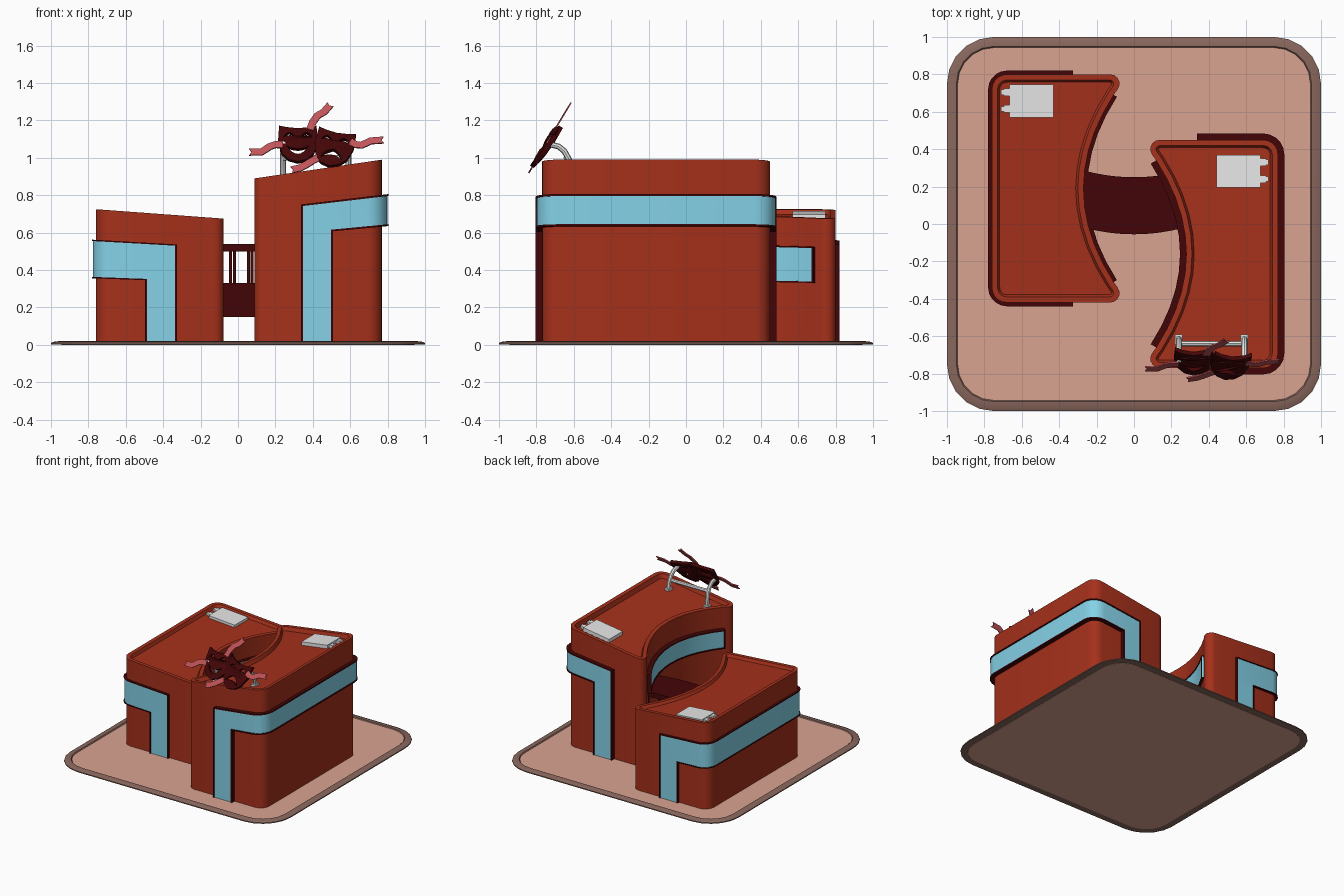
import bpy, bmesh, math
from mathutils import Vector

cube = bpy.data.objects.get("Cube")
if cube:
    bpy.data.objects.remove(cube, do_unlink=True)


def material(name, r, g, b):
    m = bpy.data.materials.new(name)
    m.use_nodes = True
    m.diffuse_color = (r, g, b, 1)
    m.node_tree.nodes["Principled BSDF"].inputs["Base Color"].default_value = (r, g, b, 1)
    return m


RED = material("brick red", 0.38, 0.03, 0.011)
PEACH = material("peach paving", 0.7, 0.367, 0.283)
BROWN = material("rim brown", 0.25, 0.137, 0.11)
BLUE = material("glass blue", 0.235, 0.65, 0.81)
DARK = material("dark maroon", 0.055, 0.0015, 0.002)
PINK = material("ribbon pink", 0.54, 0.09, 0.1)
GREY = material("light grey", 0.8, 0.8, 0.8)


def add_object(name, mesh, mat):
    mesh.materials.append(mat)
    mesh.shade_smooth()
    mesh.set_sharp_from_angle(angle=0.6)
    ob = bpy.data.objects.new(name, mesh)
    bpy.context.collection.objects.link(ob)
    return ob


def prism(name, pts, z0, z1, mat, place=None, steps=()):
    """Extruded outline; steps are (inset, rise) pairs applied to the top face."""
    bm = bmesh.new()
    low = [bm.verts.new((x, y, z0)) for x, y in pts]
    high = [bm.verts.new((x, y, z1)) for x, y in pts]
    bm.faces.new(low[::-1])
    top = bm.faces.new(high)
    for i in range(len(pts)):
        j = (i + 1) % len(pts)
        bm.faces.new((low[i], low[j], high[j], high[i]))
    bmesh.ops.recalc_face_normals(bm, faces=bm.faces)
    for inset, rise in steps:
        bmesh.ops.inset_region(bm, faces=[top], thickness=inset, use_even_offset=True)
        for v in top.verts:
            v.co.z += rise
    if place:
        for v in bm.verts:
            v.co = place(v.co)
    bmesh.ops.recalc_face_normals(bm, faces=bm.faces)
    mesh = bpy.data.meshes.new(name)
    bm.to_mesh(mesh)
    bm.free()
    return add_object(name, mesh, mat)


def rect(x0, x1, y0, y1):
    return [(x0, y0), (x1, y0), (x1, y1), (x0, y1)]


def fillet(corners, n=5):
    """Round the polygon corners given as (x, y, radius)."""
    out = []
    for i, (x, y, r) in enumerate(corners):
        p = Vector((x, y))
        if not r:
            out.append((x, y))
            continue
        a = (Vector(corners[i - 1][:2]) - p).normalized()
        b = (Vector(corners[(i + 1) % len(corners)][:2]) - p).normalized()
        half = a.angle(b) / 2
        centre = p + (a + b).normalized() * r / math.sin(half)
        start = (p + a * r / math.tan(half) - centre).normalized()
        end = (p + b * r / math.tan(half) - centre).normalized()
        for k in range(n + 1):
            out.append(tuple(centre + start.slerp(end, k / n) * r))
    return out


def offset(path, d):
    """Shift an open path to its right-hand side by d."""
    out = []
    for i, p in enumerate(path):
        a, b = Vector(path[max(i - 1, 0)]), Vector(path[min(i + 1, len(path) - 1)])
        t = (b - a).normalized()
        out.append((p[0] + t.y * d, p[1] - t.x * d))
    return out


# Paved base with raised rim
def rounded_square(h, r):
    return fillet([(x, y, r) for x, y in rect(-h, h, -h, h)])


prism("base_rim", rounded_square(1, .25), .002, .01, BROWN,
      steps=[(.02, .008), (.03, .002), (.008, -.01)])
prism("base_paving", rounded_square(.943, .193), 0, .014, PEACH)

# Shared footprint: straight outer side at +x, concave side at -x
concave = [(-.39 + .24 * (1 - (y / .61) ** 2), y) for y in [.5 - k / 10 for k in range(11)]]
footprint = fillet([(-.39, -.61, .05), (.34, -.61, .08), (.34, .61, .08), (-.39, .61, .05)]
                   + [(x, y, 0) for x, y in concave])
LEG0, LEG1 = -.083, .067
corners = [p for p in footprint if p[0] > .2]


def wrap(x):
    return [(x, -.61)] + corners + [(x, .61)]


def building(side, cx, cy, height, slope, lo, hi, unit_y, frame):
    def place(c):
        return Vector((cx + c.x * s, cy + c.y, c.z * (height + slope * c.x)))

    s = 1 if side == "right" else -1
    rim = .01
    glass = frame - .006

    def strip(part, path, z0, z1, d, mat):
        prism(f"{side}_{part}", offset(path, d) + offset(path, -.005)[::-1], z0, z1, mat, place)

    prism(f"{side}_building", footprint, .008, 1, RED, place, [(.03, 0), (.012, -.034)])

    # Glazing band around the outer side, with a leg at each end
    strip("band_glass", wrap(LEG0), lo, hi, glass, BLUE)
    strip("band_frame_top", wrap(LEG0 - rim), hi, hi + rim, frame, DARK)
    strip("band_frame_bottom", wrap(LEG1), lo - rim, lo, frame, DARK)
    for end, y in (("front", -.61), ("back", .61)):
        def upright(part, x0, x1, top, d, mat):
            path = [(x0, y), (x1, y)]
            strip(f"{end}_{part}", path if y < 0 else path[::-1], .012, top, d, mat)
        upright("leg_glass", LEG0, LEG1, lo, glass, BLUE)
        upright("leg_frame_outer", LEG0 - rim, LEG0, hi, frame, DARK)
        upright("leg_frame_inner", LEG1, LEG1 + rim, lo, frame, DARK)

    # Window on the concave side
    strip("curved_glass", concave, lo, hi, glass, BLUE)
    strip("curved_frame_top", concave, hi, hi + rim, frame, DARK)
    strip("curved_frame_bottom", concave, lo - rim, lo, frame, DARK)
    for part, path in (("back", concave[:2]), ("front", concave[:-3:-1])):
        a, b = Vector(path[0]), Vector(path[1])
        ends = [tuple(a), tuple(a + (b - a).normalized() * rim)]
        strip(f"curved_frame_{part}", ends if part == "back" else ends[::-1],
              lo - rim, hi + rim, frame, DARK)

    # Rooftop air unit with two pipes
    prism(f"{side}_air_unit", rect(.01, .245, unit_y, unit_y + .175), .96, .996, GREY, place)
    for k, y in enumerate((unit_y + .025, unit_y + .115)):
        prism(f"{side}_air_pipe_{k}", rect(.24, .275, y, y + .04), .96, .988, GREY, place)
        prism(f"{side}_air_pipe_end_{k}", rect(.27, .29, y + .006, y + .034), .96, .985, GREY, place)


building("left", -.42, .19, .70, .0735, .50, .764, .38, .02)
building("right", .43, -.16, .94, .147, .648, .80, .355, .034)

# Covered bridge between the buildings
xs = [-.32 + .04 * k for k in range(17)]


def front_y(x):
    return -.055 + .5 * x * x


def back_y(x):
    return .25 + .5 * x * x


deck = [(x, front_y(x)) for x in xs] + [(x, back_y(x)) for x in xs[::-1]]
prism("bridge_deck", deck, .15, .33, DARK)
prism("bridge_roof", deck, .50, .54, DARK)
for k in range(-2, 3):
    for name, x, y in (("front", k * .095 - .04, 0), ("back", k * .095 - .02, 1)):
        y = back_y(x) - .02 if y else front_y(x) + .005
        prism(f"bridge_{name}_post_{k + 2}", rect(x - .008, x + .008, y, y + .015), .32, .51, DARK)


def curve_object(name, mat, loops, fill, depth, location=(0, 0, 0), tilt=(0, 0, 0), dome=0):
    """Filled flat outline (with holes) or round tube, turned into a mesh."""
    cu = bpy.data.curves.new(name, "CURVE")
    cu.dimensions = "2D" if fill else "3D"
    cu.fill_mode = "BOTH" if fill else "FULL"
    if fill:
        cu.extrude = depth
    else:
        cu.bevel_depth, cu.bevel_resolution, cu.use_fill_caps = depth, 2, True
    for loop in loops:
        sp = cu.splines.new("POLY")
        sp.points.add(len(loop) - 1)
        for p, co in zip(sp.points, loop):
            p.co = (*co, 0, 1) if fill else (*co, 1)
        sp.use_cyclic_u = fill
    temp = bpy.data.objects.new(name + "_guide", cu)
    bpy.context.collection.objects.link(temp)
    mesh = bpy.data.meshes.new_from_object(temp.evaluated_get(bpy.context.evaluated_depsgraph_get()))
    bpy.data.objects.remove(temp, do_unlink=True)
    for v in mesh.vertices:
        v.co.z -= dome * v.co.x ** 2
    ob = add_object(name, mesh, mat)
    ob.location, ob.rotation_euler = location, tilt


def crescent(cx, cy, w, upper, lower):
    ts = [-1 + k / 4 for k in range(9)]
    return ([(cx + w * t, cy + upper * (1 - t * t)) for t in ts]
            + [(cx + w * t, cy + lower * (1 - t * t)) for t in ts[-2:0:-1]])


# Pair of theatre masks on a leaning plane
LEAN = math.radians(59)
half = [(0, .09), (.06, .1), (.1, .115), (.106, .02), (.085, -.06), (.05, -.1), (0, -.118)]
outline = half + [(-x, y) for x, y in half[-2:0:-1]]
for name, x, y, z, turn, mood in (("happy", .32, -.74, 1.075, 0, 1), ("sad", .51, -.765, 1.052, -.2, -1)):
    holes = [crescent(sx * .047, .04, .03, .026, .008) for sx in (-1, 1)]
    holes.append(crescent(0, -.015 if mood > 0 else -.07, .06, -.022 * mood, -.055 * mood))
    c, s = math.cos(turn), math.sin(turn)
    loops = [[(u * c - v * s, u * s + v * c) for u, v in loop] for loop in [outline] + holes]
    curve_object(name + "_mask", DARK, loops, True, .012, (x, y, z), (LEAN, 0, 0), 1.5)

# Wavy ribbons with notched tails
ribbons = {
    "left": [(.24, 1.07), (.20, 1.07), (.17, 1.06), (.125, 1.03), (.06, 1.03)],
    "right": [(.60, 1.085), (.63, 1.07), (.66, 1.067), (.71, 1.09), (.78, 1.095)],
    "top": [(.385, 1.15), (.40, 1.19), (.425, 1.225), (.46, 1.245), (.495, 1.285)],
    "bottom": [(.43, 1.0), (.40, .985), (.36, .96), (.33, .945), (.285, .935)],
}
for name, pts in ribbons.items():
    path = [(x, (z - 1.07) / math.sin(LEAN)) for x, z in pts]
    notch = (Vector(path[-1]) * .8 + Vector(path[-2]) * .2)
    loop = offset(path, .02) + [tuple(notch)] + offset(path, -.02)[::-1]
    curve_object(name + "_ribbon", PINK, [loop], True, .004, (0, -.75, 1.07), (LEAN, 0, 0))

# Mask stand: two bent legs, feet and a cross bar
for k, x in enumerate((.24, .59)):
    roof = .94 + .147 * (x - .43) - .03
    leg = [(x, -.615, roof), (x, -.625, .99), (x, -.65, 1.035), (x, -.68, 1.06), (x, -.74, 1.075)]
    curve_object(f"stand_leg_{k}", GREY, [leg], False, .016)
    prism(f"stand_foot_{k}", rect(x - .02, x + .02, -.645, -.59), roof - .01, roof + .012, GREY)
curve_object("stand_bar", GREY, [[(.24, -.64, 1.0), (.59, -.64, 1.0)]], False, .015)
